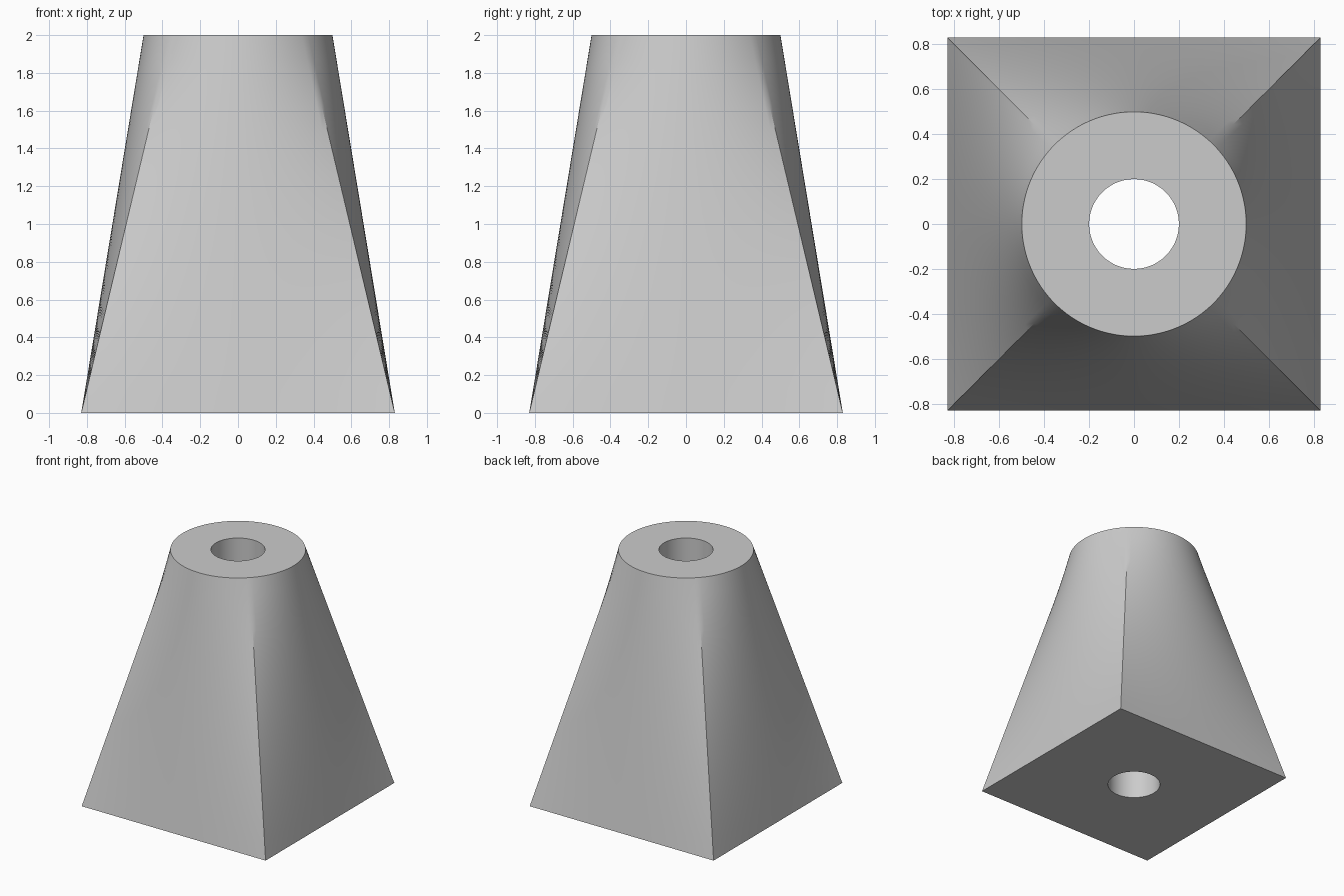
import bpy
import bmesh
from math import cos, sin, pi, radians

cube = bpy.data.objects.get("Cube")
if cube:
    bpy.data.objects.remove(cube, do_unlink=True)

HEIGHT = 2.0
HALF_BASE = 0.83
TOP_RADIUS = 0.5
BORE_RADIUS = 0.2
PER_SIDE = 32
COUNT = 4 * PER_SIDE
LAYERS = 16


def circle_point(i, radius):
    a = 2 * pi * i / COUNT - pi / 4
    return radius * cos(a), radius * sin(a)


def square_point(i, half):
    # Walk the square from its first corner, one quarter turn per side
    side, step = divmod(i, PER_SIDE)
    x, y = half, half * (2 * step / PER_SIDE - 1)
    for _ in range(side):
        x, y = -y, x
    return x, y


def bridge(bm, lower, upper):
    for i in range(COUNT):
        j = (i + 1) % COUNT
        bm.faces.new((lower[i], lower[j], upper[j], upper[i]))


bm = bmesh.new()

# Outer wall: straight loft from square base to round top
outer = []
for k in range(LAYERS + 1):
    t = k / LAYERS
    ring = []
    for i in range(COUNT):
        sx, sy = square_point(i, HALF_BASE)
        cx, cy = circle_point(i, TOP_RADIUS)
        ring.append(bm.verts.new((sx + (cx - sx) * t, sy + (cy - sy) * t, HEIGHT * t)))
    outer.append(ring)
for low, high in zip(outer, outer[1:]):
    bridge(bm, low, high)

# Top annulus, bore wall and underside
bore_low, bore_high = [
    [bm.verts.new((*circle_point(i, BORE_RADIUS), z)) for i in range(COUNT)]
    for z in (0, HEIGHT)
]
bridge(bm, outer[-1], bore_high)
bridge(bm, bore_high, bore_low)
bridge(bm, bore_low, outer[0])
bmesh.ops.recalc_face_normals(bm, faces=bm.faces[:])

mesh = bpy.data.meshes.new("tapered_pedestal")
bm.to_mesh(mesh)
bm.free()
pedestal = bpy.data.objects.new("tapered_pedestal", mesh)
bpy.context.collection.objects.link(pedestal)

# Plain grey finish
grey = bpy.data.materials.new("light_grey")
grey.use_nodes = True
colour = (0.6, 0.6, 0.6, 1)
grey.diffuse_color = colour
for node in grey.node_tree.nodes:
    if node.type == "BSDF_PRINCIPLED":
        node.inputs["Base Color"].default_value = colour
mesh.materials.append(grey)

# Smooth walls with crisp rims and corner creases
bpy.ops.object.select_all(action="DESELECT")
pedestal.select_set(True)
bpy.context.view_layer.objects.active = pedestal
bpy.ops.object.shade_smooth_by_angle(angle=radians(30))
